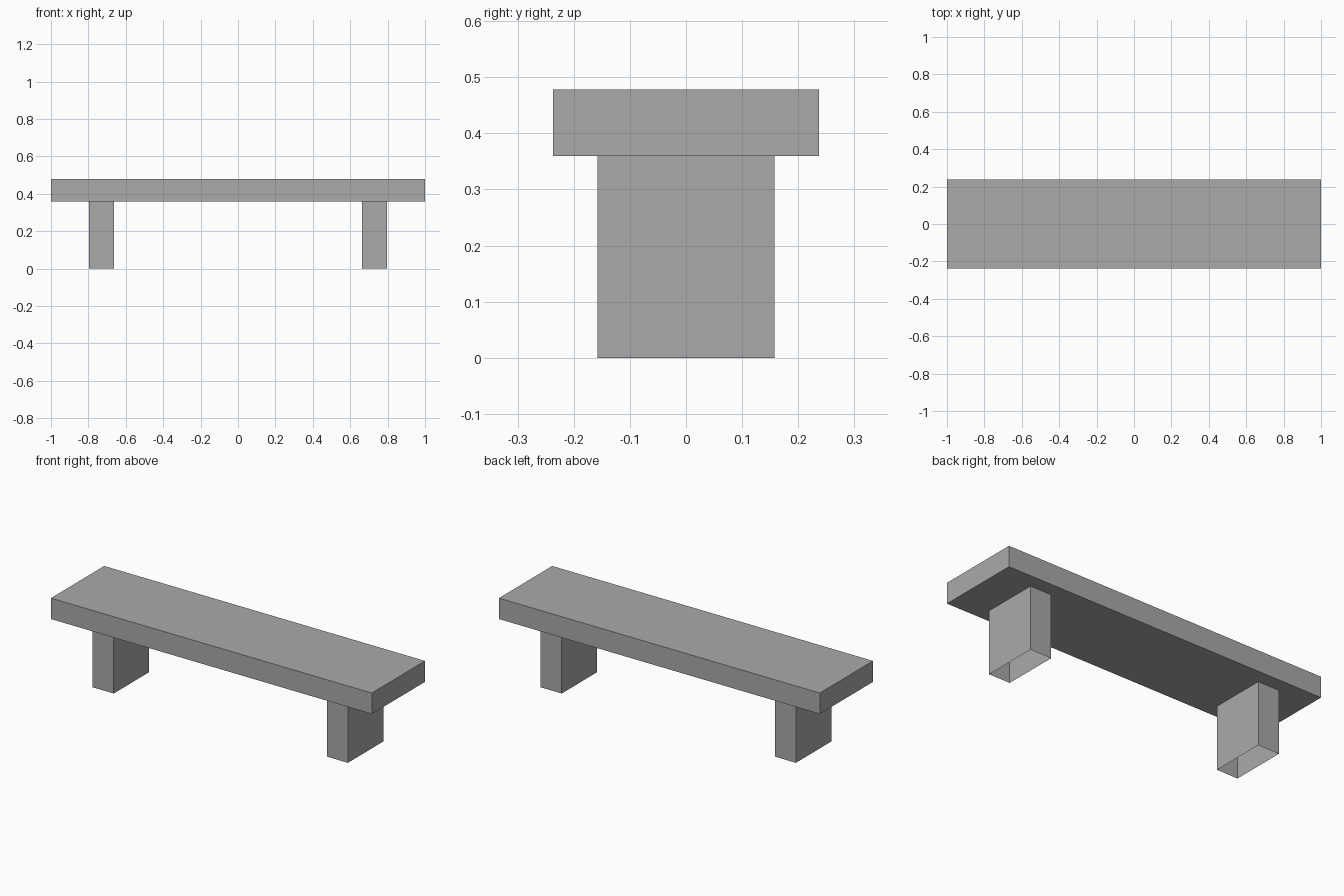
import bpy
import bmesh
from mathutils import Matrix, Vector

cube = bpy.data.objects.get("Cube")
if cube:
    bpy.data.objects.remove(cube, do_unlink=True)

# Plain grey stone
stone = bpy.data.materials.new("grey stone")
stone.use_nodes = True
grey = (0.4, 0.4, 0.4, 1)
stone.diffuse_color = grey
stone.node_tree.nodes["Principled BSDF"].inputs["Base Color"].default_value = grey


def block(name, size, centre, open_bottom=False):
    bm = bmesh.new()
    placing = Matrix.Translation(centre) @ Matrix.Diagonal((*size, 1))
    bmesh.ops.create_cube(bm, size=1, matrix=placing)
    if open_bottom:
        bm.normal_update()
        down = [f for f in bm.faces if f.normal.z < -0.5]
        bmesh.ops.delete(bm, geom=down, context="FACES_ONLY")
    mesh = bpy.data.meshes.new(name)
    bm.to_mesh(mesh)
    bm.free()
    mesh.materials.append(stone)
    obj = bpy.data.objects.new(name, mesh)
    bpy.context.collection.objects.link(obj)
    return obj


leg_height, seat_thickness = 0.36, 0.118

# Seat slab
block("seat", (2, 0.474, seat_thickness),
      Vector((0, 0, leg_height + seat_thickness / 2)))

# Two legs, hollow and open underneath
for side, x in (("left", 0.73), ("right", -0.73)):
    block(side + "_leg", (0.132, 0.316, leg_height),
          Vector((x, 0, leg_height / 2)), open_bottom=True)
